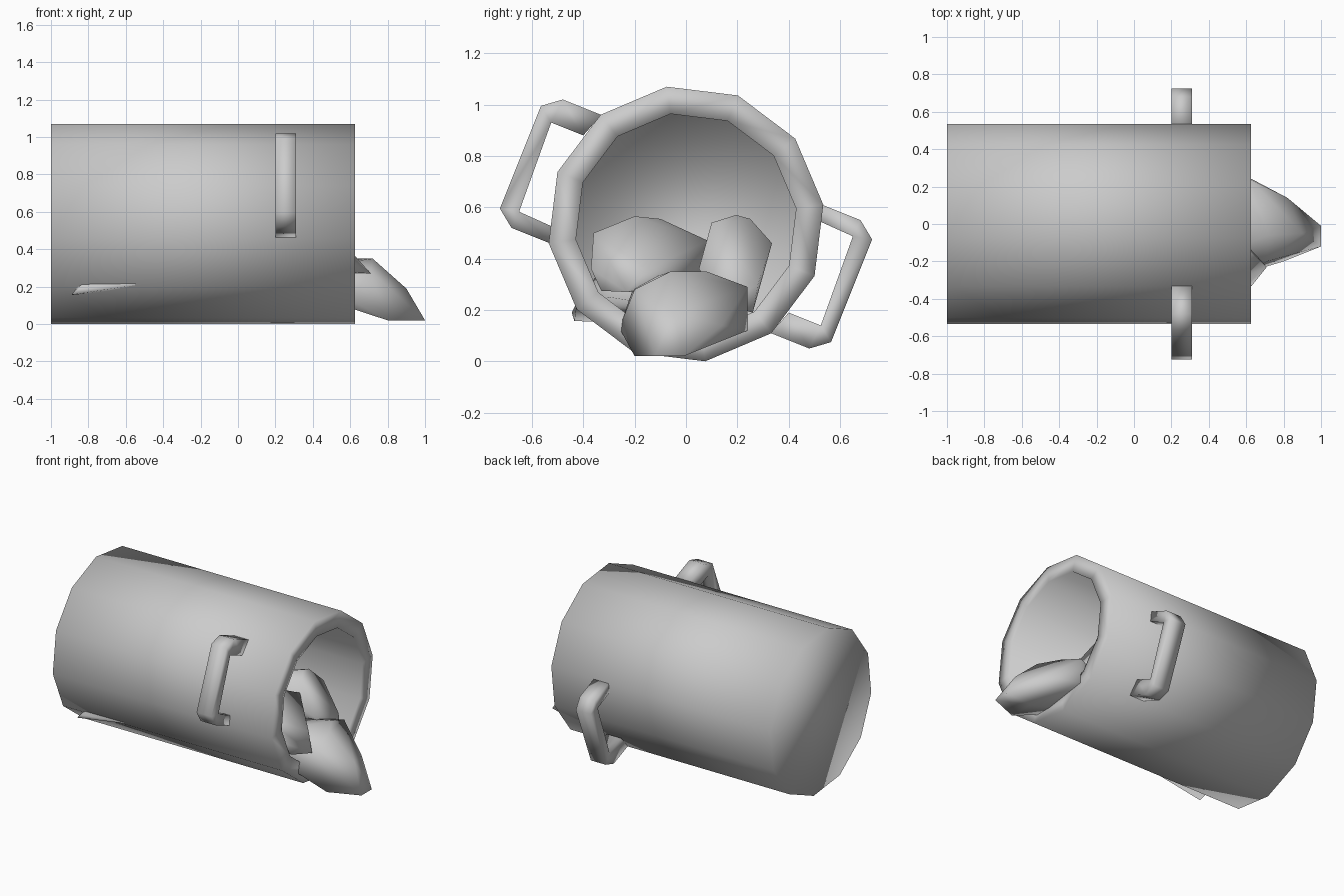
import bpy, bmesh, math
from mathutils import Vector

CZ = 0.535                      # height of the barrel axis


def finish(name, bm):
    bmesh.ops.recalc_face_normals(bm, faces=bm.faces[:])
    for f in bm.faces:
        f.smooth = True
    me = bpy.data.meshes.new(name)
    bm.to_mesh(me)
    bm.free()
    ob = bpy.data.objects.new(name, me)
    bpy.context.collection.objects.link(ob)
    return ob


def ring(bm, x, r, n=12, start=8):
    angs = [math.radians(start + 360 * k / n) for k in range(n)]
    return [bm.verts.new((x, r * math.cos(a), CZ + r * math.sin(a))) for a in angs]


# Barrel: twelve-sided outer shell, flat rim and deep inner bore
bm = bmesh.new()
rings = [ring(bm, x, r) for x, r in
         ((-1.0, 0.54), (0.625, 0.54), (0.625, 0.433), (-0.9, 0.433))]
for a, b in zip(rings, rings[1:]):
    for i in range(12):
        j = (i + 1) % 12
        bm.faces.new((a[i], a[j], b[j], b[i]))
bm.faces.new(rings[0])
bm.faces.new(rings[-1])
finish("barrel", bm)

# Handles: square-section loops on opposite sides, half a turn apart
OUTER = [(0.53, 0.61), (0.68, 0.55), (0.725, 0.475), (0.565, 0.075), (0.48, 0.05), (0.33, 0.11)]
INNER = [(0.51, 0.55), (0.65, 0.487), (0.65, 0.487), (0.525, 0.14), (0.525, 0.14), (0.40, 0.19)]


def handle(name, s):
    bm = bmesh.new()
    secs = []
    for o, i in zip(OUTER, INNER):
        secs.append([bm.verts.new((x, s * y, CZ + s * (z - CZ)))
                     for x, (y, z) in ((0.2, o), (0.31, o), (0.31, i), (0.2, i))])
    for a, b in zip(secs, secs[1:]):
        for k in range(4):
            m = (k + 1) % 4
            bm.faces.new((a[k], a[m], b[m], b[k]))
    bm.faces.new(secs[0])
    bm.faces.new(secs[-1])
    bmesh.ops.remove_doubles(bm, verts=bm.verts[:], dist=1e-4)
    bmesh.ops.dissolve_degenerate(bm, edges=bm.edges[:], dist=1e-4)
    finish(name, bm)


handle("handle_back", 1)
handle("handle_front", -1)


# Stones: faceted lumps wrapped around a few corner points
def stone(name, pts):
    bm = bmesh.new()
    for p in pts:
        bm.verts.new(Vector(p))
    res = bmesh.ops.convex_hull(bm, input=bm.verts[:])
    loose = [v for v in bm.verts if not v.link_faces]
    bmesh.ops.delete(bm, geom=loose, context='VERTS')
    finish(name, bm)


stone("spilled_stone", [
    (1.0, -0.01, 0.02), (1.0, -0.12, 0.02), (0.8, -0.20, 0.02), (0.8, -0.03, 0.02),
    (0.82, 0.14, 0.14), (0.62, 0.24, 0.29), (0.63, 0.24, 0.12), (0.72, -0.06, 0.35),
    (0.64, 0.08, 0.35), (0.90, -0.05, 0.19), (0.71, -0.20, 0.28), (0.6, -0.26, 0.13),
    (0.3, 0.1, 0.28), (0.25, -0.1, 0.2), (0.35, -0.2, 0.3)])

stone("left_stone", [
    (0.71, -0.23, 0.27), (0.63, -0.33, 0.275), (0.63, -0.15, 0.36), (0.6, -0.18, 0.27),
    (0.55, -0.37, 0.36), (0.40, -0.36, 0.50), (0.35, -0.20, 0.565), (0.33, -0.10, 0.555),
    (0.40, 0.085, 0.47), (0.45, 0.06, 0.34), (-0.1, -0.25, 0.50), (-0.15, -0.05, 0.40),
    (-0.1, -0.3, 0.3)])

stone("right_stone", [
    (0.58, 0.26, 0.19), (0.60, 0.15, 0.22), (0.52, 0.05, 0.36), (0.40, 0.10, 0.54),
    (0.35, 0.195, 0.57), (0.35, 0.25, 0.555), (0.40, 0.335, 0.46), (0.55, 0.28, 0.30),
    (-0.1, 0.15, 0.45), (-0.1, 0.28, 0.4), (0.0, 0.2, 0.25)])

# Deep stone whose corner breaks through the barrel wall
stone("deep_stone", [
    (-0.89, -0.435, 0.157), (-0.85, -0.445, 0.19), (-0.40, -0.425, 0.23), (-0.87, -0.36, 0.155),
    (-0.75, -0.1, 0.15), (-0.1, -0.30, 0.25), (-0.2, 0.0, 0.2), (-0.7, -0.3, 0.40),
    (-0.4, -0.1, 0.42)])
